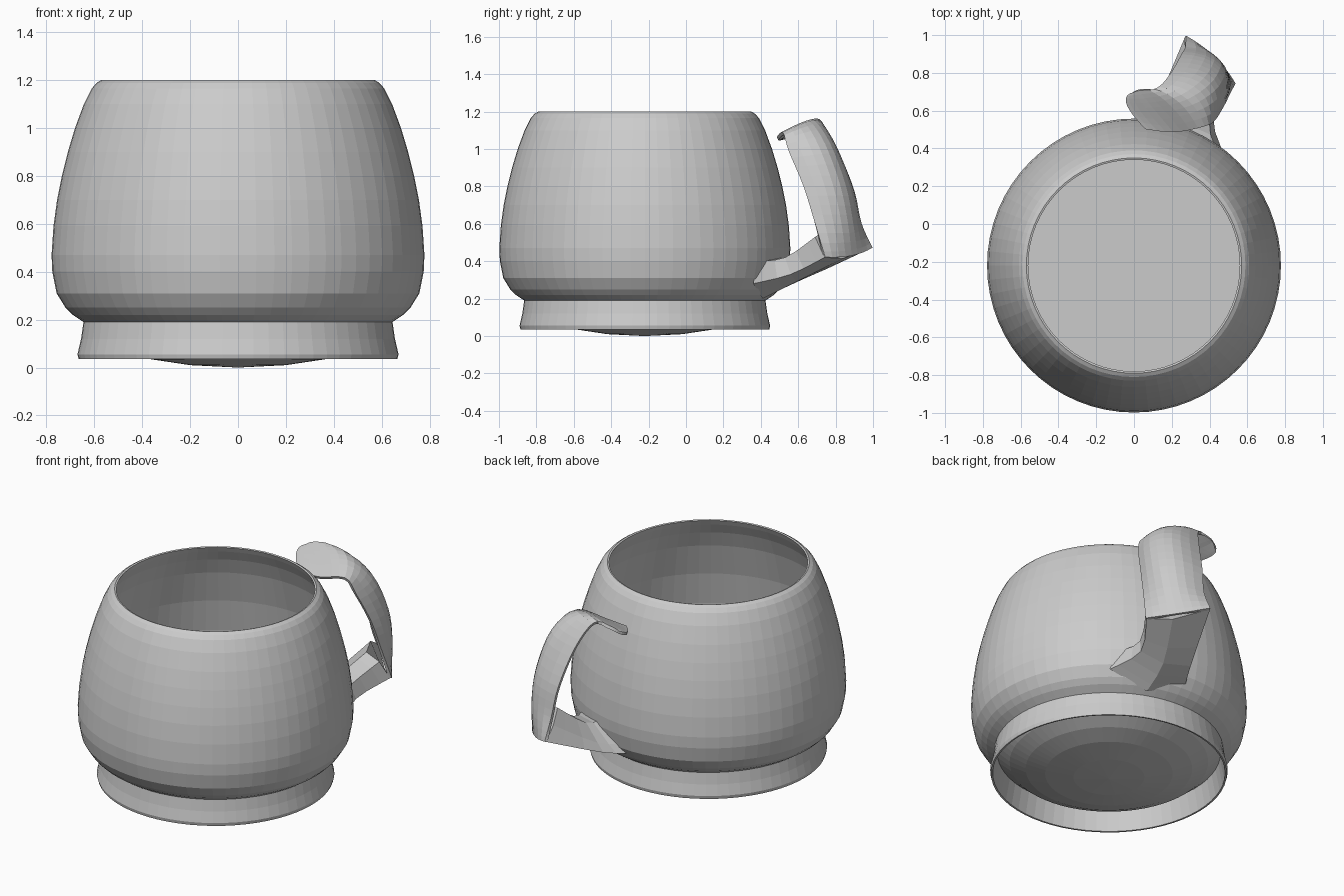
import bpy, bmesh, math
from mathutils import Vector

if "Cube" in bpy.data.objects:
    bpy.data.objects.remove(bpy.data.objects["Cube"])

CENTRE = Vector((0, -0.22, 0))
SEGMENTS = 64

clay = bpy.data.materials.new("grey_clay")
clay.diffuse_color = (0.6, 0.6, 0.6, 1)
clay.use_nodes = True
clay.node_tree.nodes["Principled BSDF"].inputs["Base Color"].default_value = clay.diffuse_color


def make_object(name, bm):
    bmesh.ops.recalc_face_normals(bm, faces=bm.faces[:])
    mesh = bpy.data.meshes.new(name)
    bm.to_mesh(mesh)
    bm.free()
    mesh.materials.append(clay)
    obj = bpy.data.objects.new(name, mesh)
    bpy.context.collection.objects.link(obj)
    return obj


def lathe(name, profile):
    """Revolve a radius/height profile; zero radius closes to a pole."""
    bm = bmesh.new()
    rings = []
    for r, z in profile:
        if r == 0:
            rings.append([bm.verts.new(CENTRE + Vector((0, 0, z)))] * SEGMENTS)
        else:
            rings.append([bm.verts.new(CENTRE + Vector((
                r * math.cos(math.tau * i / SEGMENTS),
                r * math.sin(math.tau * i / SEGMENTS), z)))
                for i in range(SEGMENTS)])
    for a, b in zip(rings, rings[1:]):
        for i in range(SEGMENTS):
            j = (i + 1) % SEGMENTS
            corners = list(dict.fromkeys((a[i], a[j], b[j], b[i])))
            bm.faces.new(corners)
    return make_object(name, bm)


def smooth_rows(rows, steps):
    """Catmull-Rom interpolation between successive cross-sections."""
    rows = [[Vector(p) for p in row] for row in rows]
    out = []
    for k in range(len(rows) - 1):
        r0, r1 = rows[max(k - 1, 0)], rows[k]
        r2, r3 = rows[k + 1], rows[min(k + 2, len(rows) - 1)]
        for s in range(steps):
            t = s / steps
            out.append([0.5 * (2 * b + (c - a) * t
                               + (2 * a - 5 * b + 4 * c - d) * t * t
                               + (3 * b - a - 3 * c + d) * t ** 3)
                        for a, b, c, d in zip(r0, r1, r2, r3)])
    return out + [rows[-1]]


def loft(name, rows, closed):
    bm = bmesh.new()
    grid = [[bm.verts.new(p) for p in row] for row in rows]
    n = len(grid[0])
    for a, b in zip(grid, grid[1:]):
        for i in range(n if closed else n - 1):
            j = (i + 1) % n
            bm.faces.new((a[i], a[j], b[j], b[i]))
    if closed:
        bm.faces.new(grid[0])
        bm.faces.new(grid[-1])
    return make_object(name, bm)


# Mug: domed underside, hollow foot ring, rounded wall, thin rim, inside wall
lathe("mug_body", [
    (0, 0.0), (0.2, 0.01), (0.36, 0.034), (0.47, 0.066), (0.56, 0.11),
    (0.63, 0.17), (0.655, 0.036), (0.665, 0.035), (0.67, 0.055),
    (0.655, 0.12), (0.645, 0.19), (0.69, 0.22), (0.72, 0.25),
    (0.757, 0.31), (0.775, 0.4), (0.778, 0.47), (0.77, 0.59),
    (0.755, 0.7), (0.735, 0.8), (0.71, 0.9), (0.68, 1.0),
    (0.643, 1.1), (0.61, 1.165), (0.59, 1.188), (0.57, 1.2),
    (0.56, 1.197), (0.575, 1.165), (0.61, 1.1), (0.65, 1.0),
    (0.705, 0.8), (0.74, 0.6), (0.748, 0.45), (0.725, 0.32),
    (0.66, 0.23), (0.6, 0.2), (0, 0.2)])

# Handle strap: left edge, outward middle and right edge, from kink to tip
edges = [
    ((0.27, 0.99, 0.47), (0.42, 0.88, 0.43), (0.53, 0.74, 0.42)),
    ((0.27, 0.93, 0.60), (0.45, 0.86, 0.60), (0.50, 0.69, 0.60)),
    ((0.25, 0.89, 0.78), (0.45, 0.82, 0.80), (0.47, 0.63, 0.80)),
    ((0.20, 0.80, 1.00), (0.40, 0.74, 1.02), (0.42, 0.55, 0.99)),
    ((0.13, 0.72, 1.14), (0.28, 0.66, 1.14), (0.37, 0.52, 1.08)),
    ((0.03, 0.71, 1.14), (0.10, 0.62, 1.11), (0.21, 0.49, 1.055)),
    ((-0.02, 0.69, 1.115), (-0.035, 0.63, 1.09), (0.06, 0.505, 1.055)),
]
rows = []
for left, mid, right in smooth_rows(edges, 4):
    row = []
    for i in range(9):
        t = i / 8
        row.append(left * (1 - t) * (1 - 2 * t) + mid * 4 * t * (1 - t)
                   + right * t * (2 * t - 1))
    rows.append(row)
strap = loft("handle_strap", rows, False)
thickness = strap.modifiers.new("thickness", "SOLIDIFY")
thickness.thickness = 0.018
thickness.offset = 0

# Lower handle arm: six-sided sections from the mug wall out to the kink
arm = [
    ((0.03, 0.48, 0.27), (0.08, 0.49, 0.32), (0.25, 0.46, 0.42),
     (0.44, 0.38, 0.40), (0.48, 0.36, 0.28), (0.25, 0.41, 0.20)),
    ((0.12, 0.64, 0.31), (0.16, 0.64, 0.36), (0.28, 0.58, 0.43),
     (0.40, 0.53, 0.42), (0.42, 0.56, 0.33), (0.28, 0.59, 0.29)),
    ((0.27, 0.99, 0.47), (0.29, 0.89, 0.53), (0.38, 0.72, 0.55),
     (0.49, 0.69, 0.53), (0.53, 0.74, 0.42), (0.42, 0.84, 0.415)),
]
loft("handle_arm", smooth_rows(arm, 3), True)
